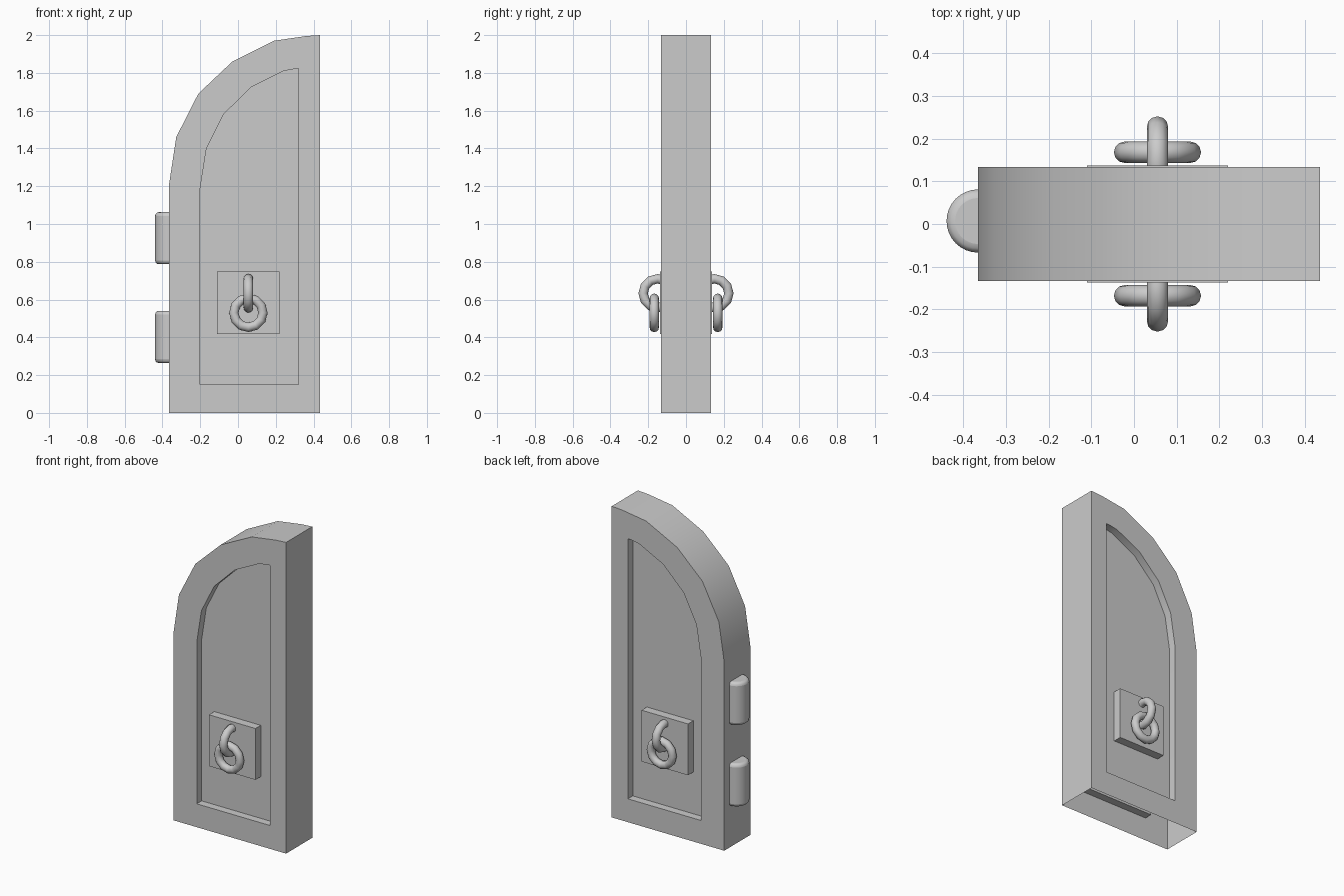
import bpy, bmesh
from math import radians

if "Cube" in bpy.data.objects:
    bpy.data.objects.remove(bpy.data.objects["Cube"])

D = 0.133        # half thickness of the door
R = 0.083        # y of the recessed panel
PX = 0.055       # centre x of the handle


def smooth(obj, angle=35):
    bpy.context.view_layer.objects.active = obj
    obj.select_set(True)
    bpy.ops.object.shade_smooth_by_angle(angle=radians(angle))
    obj.select_set(False)


# Door leaf: arched outline, recessed panel both sides, open underside
outline = [(-.365, 0), (.435, 0), (.435, 2), (.36, 1.995), (.19, 1.97),
           (-.03, 1.86), (-.21, 1.69), (-.327, 1.46), (-.365, 1.21)]
panel = [(-.2, .15), (.32, .15), (.32, 1.822), (.295, 1.82), (.24, 1.81),
         (.07, 1.725), (-.077, 1.58), (-.167, 1.40), (-.2, 1.19)]
n = len(outline)
bm = bmesh.new()


def loop(points, y):
    return [bm.verts.new((x, y, z)) for x, z in points]


def bridge(a, b, start=0):
    for i in range(start, n):
        j = (i + 1) % n
        bm.faces.new((a[i], a[j], b[j], b[i]))


rims = []
for s in (-1, 1):
    rim, lip, floor = loop(outline, s * D), loop(panel, s * D), loop(panel, s * R)
    bridge(rim, lip)
    bridge(lip, floor)
    bm.faces.new(floor)
    rims.append(rim)
bridge(rims[1], rims[0], 1)
bmesh.ops.recalc_face_normals(bm, faces=bm.faces)
mesh = bpy.data.meshes.new("door_leaf")
bm.to_mesh(mesh)
bm.free()
door = bpy.data.objects.new("door_leaf", mesh)
bpy.context.collection.objects.link(door)
smooth(door)

# Handle on each side: plate, fixed loop and hanging ring
for s, side in ((-1, "front"), (1, "back")):
    bpy.ops.mesh.primitive_cube_add(size=1, location=(PX, s * 0.109, 0.583))
    plate = bpy.context.object
    plate.name = side + "_handle_plate"
    plate.scale = (0.33, 0.056, 0.33)

    for name, y, z, rot in (("_handle_loop", 0.15, 0.633, (0, radians(90), 0)),
                            ("_handle_ring", 0.168, 0.53, (radians(90), 0, 0))):
        bpy.ops.mesh.primitive_torus_add(
            major_segments=12, minor_segments=12, major_radius=0.077,
            minor_radius=0.025, location=(PX, s * y, z), rotation=rot)
        bpy.context.object.name = side + name
        bpy.ops.object.shade_smooth()

# Hinge barrels on the left edge
for z, name in ((0.402, "lower_hinge"), (0.925, "upper_hinge")):
    bpy.ops.mesh.primitive_cylinder_add(vertices=32, radius=0.074, depth=0.276,
                                        location=(-0.365, 0.007, z))
    hinge = bpy.context.object
    hinge.name = name
    bev = hinge.modifiers.new("rounded_ends", 'BEVEL')
    bev.width = 0.02
    bev.segments = 3
    bev.limit_method = 'ANGLE'
    smooth(hinge)
